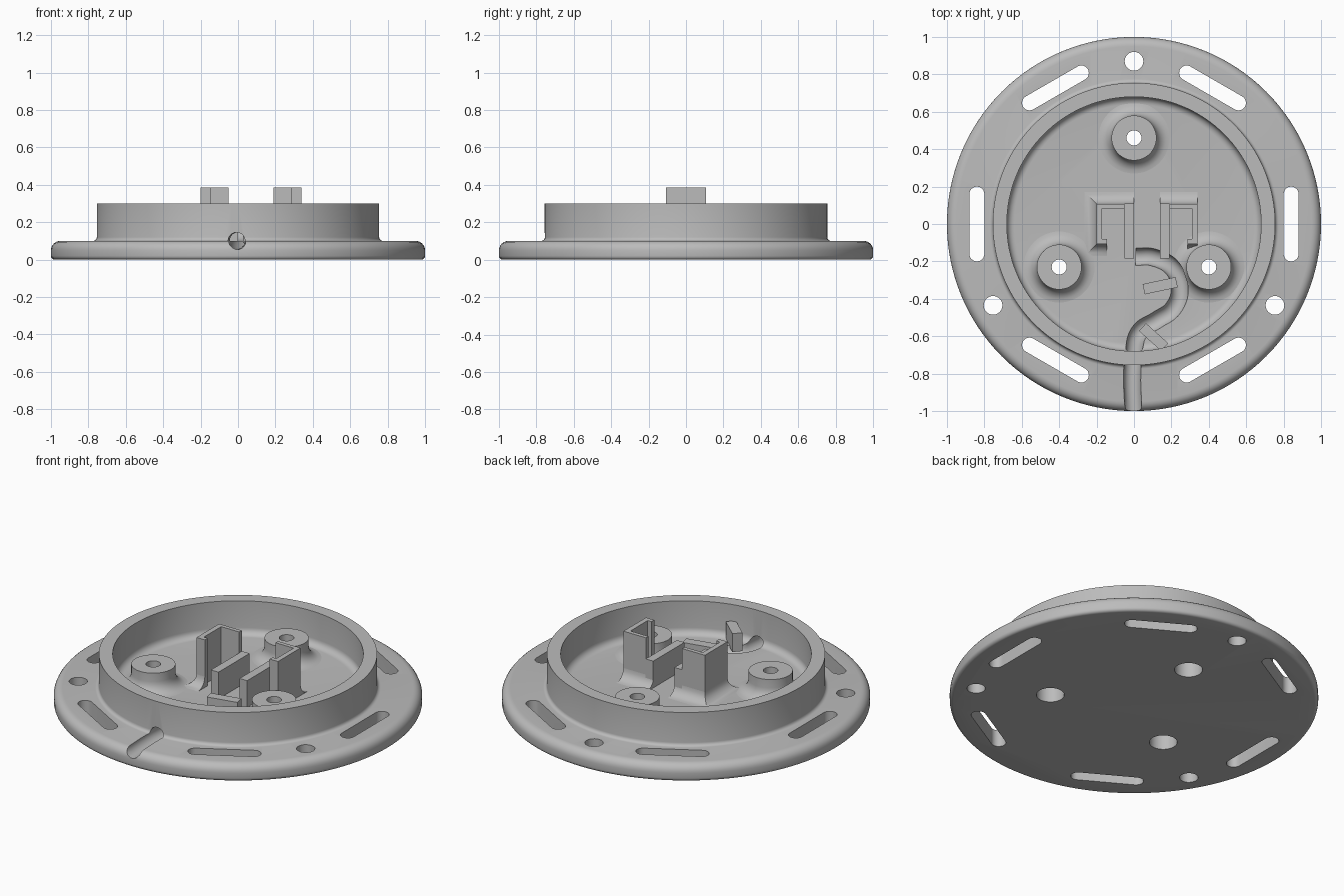
import bpy, bmesh
from math import sin, cos, pi, radians
from mathutils import Vector, Matrix

cube = bpy.data.objects.get("Cube")
if cube:
    bpy.data.objects.remove(cube, do_unlink=True)

GREY = (0.5, 0.5, 0.5, 1)
grey = bpy.data.materials.new("light grey plastic")
grey.use_nodes = True
grey.diffuse_color = GREY
grey.node_tree.nodes["Principled BSDF"].inputs["Base Color"].default_value = GREY

FLOOR = 0.1
MID = 0.07  # symmetry line of the clip


def finish(name, bm):
    bmesh.ops.recalc_face_normals(bm, faces=bm.faces)
    mesh = bpy.data.meshes.new(name)
    bm.to_mesh(mesh)
    bm.free()
    mesh.materials.append(grey)
    ob = bpy.data.objects.new(name, mesh)
    bpy.context.collection.objects.link(ob)
    return ob


def arc(cx, cz, r, a0, a1, n=6):
    angles = [radians(a0 + (a1 - a0) * i / n) for i in range(n + 1)]
    return [(cx + r * cos(a), cz + r * sin(a)) for a in angles]


def sweep(bm, rings, closed):
    """Skin a list of closed cross-sections, capping the ends if open."""
    loops = [[bm.verts.new(p) for p in ring] for ring in rings]
    n = len(loops[0])
    pairs = list(zip(loops, loops[1:])) + ([(loops[-1], loops[0])] if closed else [])
    for a, b in pairs:
        for i in range(n):
            j = (i + 1) % n
            bm.faces.new((a[i], a[j], b[j], b[i]))
    if not closed:
        bm.faces.new(loops[0])
        bm.faces.new(loops[-1])


def prism(bm, points, z0, z1):
    sweep(bm, [[(x, y, z) for x, y in points] for z in (z0, z1)], False)


def rect(x0, x1, y0, y1):
    return [(x0, y0), (x1, y0), (x1, y1), (x0, y1)]


def lathe(bm, profile, segments, cx=0, cy=0):
    rings = []
    for i in range(segments):
        a = 2 * pi * i / segments
        rings.append([(cx + r * cos(a), cy + r * sin(a), z) for r, z in profile])
    sweep(bm, rings, True)


def cut(ob, cutter):
    mod = ob.modifiers.new("cut", 'BOOLEAN')
    mod.operation, mod.solver, mod.object = 'DIFFERENCE', 'EXACT', cutter
    bpy.context.view_layer.objects.active = ob
    bpy.ops.object.modifier_apply(modifier=mod.name)


def smooth(ob):
    bpy.ops.object.select_all(action='DESELECT')
    ob.select_set(True)
    bpy.context.view_layer.objects.active = ob
    bpy.ops.object.shade_smooth_by_angle(angle=radians(30))


# Flanged base with raised rim: half profile spun round, axis faces merged
half = arc(0.98, 0.02, 0.02, -90, 0, 4) + arc(0.95, 0.05, 0.05, 0, 90)
half += arc(0.775, 0.12, 0.02, 270, 180, 4) + [(0.755, 0.3), (0.68, 0.3)]
half += arc(0.64, 0.14, 0.04, 0, -90)
bm = bmesh.new()
SEG = 128
loops = []
for r, z in half:
    loops.append([bm.verts.new((r * cos(2 * pi * i / SEG), r * sin(2 * pi * i / SEG), z))
                  for i in range(SEG)])
for a, b in zip(loops, loops[1:]):
    for i in range(SEG):
        j = (i + 1) % SEG
        bm.faces.new((a[i], a[j], b[j], b[i]))
bm.faces.new(loops[0])
bm.faces.new(loops[-1])
base = finish("flanged_base", bm)

# Through holes: six slots, three flange holes, three screw recesses
bosses = [(0, 0.46), (-0.4, -0.23), (0.4, -0.23)]
bm = bmesh.new()
slot = arc(0.84, 0.16, 0.04, 0, 180, 12) + arc(0.84, -0.16, 0.04, 180, 360, 12)
for k in range(6):
    turn = Matrix.Rotation(k * pi / 3, 2)
    prism(bm, [tuple(turn @ Vector(p)) for p in slot], -0.1, 0.2)
for k in range(3):
    a = pi / 2 + k * 2 * pi / 3
    prism(bm, arc(0.87 * cos(a), 0.87 * sin(a), 0.05, 0, 345, 23), -0.1, 0.2)
for x, y in bosses:
    prism(bm, arc(x, y, 0.076, 0, 348.75, 31), -0.1, 0.2)
holes = finish("hole_cutter", bm)

# Curved cable channel cutter
curve = bpy.data.curves.new("channel_cutter", 'CURVE')
curve.dimensions = '3D'
curve.bevel_depth, curve.bevel_resolution = 0.046, 5
curve.resolution_u, curve.use_fill_caps = 8, True
path = [(0.01, -0.175), (0.1, -0.178), (0.21, -0.24), (0.245, -0.34), (0.21, -0.45),
        (0.12, -0.515), (0.03, -0.575), (0, -0.68), (0, -1.1)]
spline = curve.splines.new('BEZIER')
spline.bezier_points.add(len(path) - 1)
for point, (x, y) in zip(spline.bezier_points, path):
    point.co = (x, y, FLOOR)
    point.handle_left_type = point.handle_right_type = 'AUTO'
tube = bpy.data.objects.new("channel_cutter", curve)
bpy.context.collection.objects.link(tube)
bpy.context.view_layer.update()
mesh = bpy.data.meshes.new_from_object(tube.evaluated_get(bpy.context.evaluated_depsgraph_get()))
bpy.data.objects.remove(tube)
bm = bmesh.new()
bm.from_mesh(mesh)
bmesh.ops.remove_doubles(bm, verts=bm.verts, dist=0.0001)
channel = finish("channel_cutter", bm)

cut(base, holes)
cut(base, channel)
parts = [base]

# Screw bosses with filleted feet and stepped bores
for side, (x, y) in zip(("back", "right", "left"), bosses):
    profile = [(0.076, 0.09), (0.19, 0.09)] + arc(0.19, 0.17, 0.07, 270, 180, 6)
    profile += [(0.12, 0.22), (0.04, 0.22), (0.04, 0.14), (0.076, 0.14)]
    bm = bmesh.new()
    lathe(bm, profile, 48, x, y)
    boss = finish(side + "_screw_boss", bm)
    if side == "left":
        cut(boss, channel)
    parts.append(boss)

# Clip: mirrored hooked brackets and inner support plates
bracket = [(-0.05, 0.107), (-0.2, 0.107), (-0.2, -0.107), (-0.145, -0.107),
           (-0.145, -0.08), (-0.17, -0.08), (-0.17, 0.083), (-0.05, 0.083)]
plate = rect(-0.05, 0, -0.185, 0.11)
for side in ("right", "left"):
    for name, outline, top in (("clip_bracket", bracket, 0.385), ("clip_plate", plate, 0.26)):
        bm = bmesh.new()
        pts = outline if side == "right" else [(2 * MID - x, y) for x, y in outline]
        prism(bm, pts, FLOOR - 0.02, top)
        parts.append(finish(side + "_" + name, bm))


# Concave fillets at the foot of the clip
def foot(name, stations):
    section = [(-0.015, 0.09), (0.065, 0.09)] + arc(0.065, 0.165, 0.065, 270, 180)
    section += [(-0.015, 0.165)]
    bm = bmesh.new()
    sweep(bm, [[(x + nx * d, y + ny * d, z) for d, z in section]
               for x, y, nx, ny in stations], False)
    parts.append(finish(name, bm))


foot("right_clip_foot", [(0, 0.107, 0, 1), (-0.2, 0.107, -1, 1),
                         (-0.2, -0.107, -1, -1), (-0.145, -0.107, 0, -1)])
foot("left_clip_back_foot", [(0.14, 0.107, 0, 1), (0.34, 0.107, 0, 1)])
foot("left_clip_front_foot", [(0.285, -0.107, 0, -1), (0.34, -0.107, 0, -1)])

# Cable retaining bars beside the channel
for name, x, y, length, angle in (("inner_cable_bar", 0.14, -0.33, 0.18, 12),
                                  ("outer_cable_bar", 0.105, -0.605, 0.16, -42)):
    turn = Matrix.Rotation(radians(angle), 2)
    outline = [turn @ Vector(p) + Vector((x, y))
               for p in rect(-length / 2, length / 2, -0.028, 0.028)]
    bm = bmesh.new()
    prism(bm, [tuple(p) for p in outline], 0.09, 0.2)
    parts.append(finish(name, bm))

for part in parts:
    smooth(part)
for cutter in (holes, channel):
    bpy.data.objects.remove(cutter, do_unlink=True)
